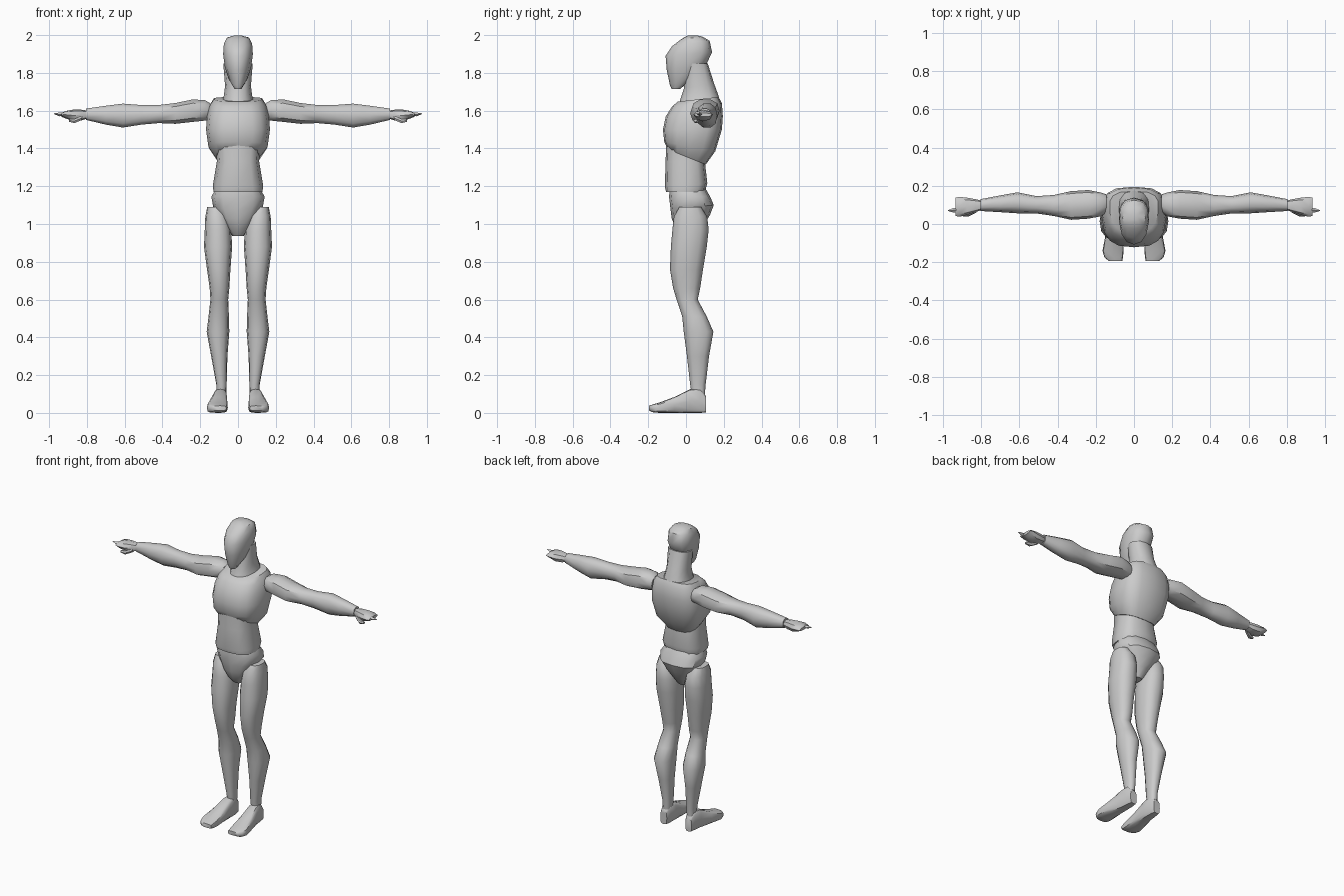
import bpy, bmesh, math

grey = bpy.data.materials.new("mannequin grey")
grey.diffuse_color = (0.6, 0.6, 0.6, 1)

MAP = {"x": lambda a, b, t: (t, a, b),
       "y": lambda a, b, t: (a, t, b),
       "z": lambda a, b, t: (a, b, t)}


def loft(name, axis, rings, sides=12, square=0.85, mirror=False):
    """Skin rings (t, a0, a1, b0, b1, tilt, taper) stacked along an axis.
    tilt shifts t from the low-b to the high-b side, taper narrows the low-b side."""
    bm = bmesh.new()
    loops = []
    for ring in rings:
        t, a0, a1, b0, b1, tilt, taper = (tuple(ring) + (0, 0))[:7]
        loop = []
        for i in range(sides):
            ang = 2 * math.pi * i / sides
            c, s = math.cos(ang), math.sin(ang)
            u = math.copysign(abs(c) ** square, c) * (1 - taper * (1 - s) / 2)
            v = math.copysign(abs(s) ** square, s)
            loop.append(bm.verts.new(MAP[axis]((a0 + a1) / 2 + u * (a1 - a0) / 2,
                                               (b0 + b1) / 2 + v * (b1 - b0) / 2,
                                               t + tilt * v / 2)))
        loops.append(loop)
    for lo, hi in zip(loops, loops[1:]):
        for i in range(sides):
            j = (i + 1) % sides
            bm.faces.new((lo[i], lo[j], hi[j], hi[i]))
    bm.faces.new(loops[0])
    bm.faces.new(loops[-1])
    bmesh.ops.recalc_face_normals(bm, faces=bm.faces)
    me = bpy.data.meshes.new(name)
    bm.to_mesh(me)
    bm.free()
    me.materials.append(grey)
    ob = bpy.data.objects.new(name, me)
    bpy.context.collection.objects.link(ob)
    if mirror:
        ob.modifiers.new("Mirror", "MIRROR").use_mirror_merge = False
    bpy.ops.object.select_all(action="DESELECT")
    ob.select_set(True)
    bpy.context.view_layer.objects.active = ob
    bpy.ops.object.shade_smooth_by_angle(angle=math.radians(42))
    return ob


def sym(t, w, b0, b1, tilt=0, taper=0):
    return (t, -w, w, b0, b1, tilt, taper)


# head: egg with a pointed chin, tilted so the skull back sits higher
loft("head", "z", [
    sym(1.715, 0.022, -0.075, -0.03, 0.0, 0.3),
    sym(1.765, 0.058, -0.085, 0.06, 0.06, 0.35),
    sym(1.83, 0.082, -0.102, 0.108, 0.03, 0.3),
    sym(1.90, 0.09, -0.108, 0.138, 0.02, 0.25),
    sym(1.955, 0.083, -0.075, 0.125, 0.03, 0.2),
    sym(1.985, 0.06, -0.025, 0.09, 0.012),
    sym(1.998, 0.02, 0.01, 0.06)])

# neck flaring into the upper back
loft("neck", "z", [
    sym(1.62, 0.105, -0.045, 0.185, 0.02, 0.25),
    sym(1.67, 0.085, -0.03, 0.172, 0.02, 0.2),
    sym(1.73, 0.072, -0.01, 0.15, 0.02, 0.1),
    sym(1.85, 0.078, 0.0, 0.115)])

# ribcage, its lower rim dropping towards the back
loft("chest", "z", [
    sym(1.355, 0.115, -0.095, 0.105, -0.08, 0.0),
    sym(1.41, 0.165, -0.115, 0.155, -0.05, 0.1),
    sym(1.50, 0.183, -0.122, 0.19, 0.0, 0.15),
    sym(1.57, 0.182, -0.107, 0.195, 0.0, 0.2),
    sym(1.63, 0.165, -0.075, 0.19, 0.02, 0.2),
    sym(1.66, 0.145, -0.045, 0.172, 0.025, 0.25)], sides=16, square=0.7)

# belly
loft("abdomen", "z", [
    sym(1.17, 0.13, -0.105, 0.10),
    sym(1.205, 0.14, -0.112, 0.113, 0.02, 0.1),
    sym(1.33, 0.118, -0.108, 0.10, 0.0, 0.1),
    sym(1.42, 0.115, -0.105, 0.10)], square=0.7)

# hips narrowing to the crotch
loft("pelvis", "z", [
    sym(0.937, 0.03, -0.025, 0.055),
    sym(0.985, 0.062, -0.055, 0.095, 0.02),
    sym(1.04, 0.098, -0.076, 0.128, 0.02),
    sym(1.09, 0.138, -0.082, 0.147, 0.02, 0.1),
    sym(1.145, 0.145, -0.09, 0.128, 0.0, 0.05),
    sym(1.185, 0.118, -0.085, 0.105)], square=0.75)

# thigh, knee and calf
loft("leg", "z", [
    (0.10, 0.062, 0.115, 0.03, 0.10),
    (0.15, 0.060, 0.115, 0.022, 0.104),
    (0.30, 0.056, 0.142, 0.005, 0.122),
    (0.43, 0.046, 0.166, -0.012, 0.145),
    (0.51, 0.048, 0.156, -0.020, 0.110),
    (0.60, 0.052, 0.146, -0.050, 0.062),
    (0.66, 0.046, 0.150, -0.068, 0.075),
    (0.76, 0.040, 0.164, -0.085, 0.090),
    (0.88, 0.031, 0.180, -0.080, 0.110),
    (0.97, 0.036, 0.176, -0.072, 0.120),
    (1.04, 0.050, 0.173, -0.064, 0.112),
    (1.09, 0.080, 0.163, -0.035, 0.080)], mirror=True)

# foot, running from heel to toe
loft("foot", "y", [
    (0.105, 0.068, 0.115, 0.002, 0.09),
    (0.075, 0.060, 0.122, 0.0, 0.13),
    (0.02, 0.058, 0.130, 0.0, 0.125),
    (-0.06, 0.055, 0.150, 0.0, 0.085),
    (-0.14, 0.054, 0.165, 0.0, 0.055),
    (-0.175, 0.058, 0.155, 0.003, 0.045),
    (-0.195, 0.062, 0.130, 0.012, 0.038)], square=0.55, mirror=True)

# shoulder to wrist
loft("arm", "x", [
    (0.145, 0.060, 0.155, 1.55, 1.640),
    (0.175, 0.040, 0.165, 1.545, 1.658),
    (0.24, 0.028, 0.178, 1.538, 1.662),
    (0.33, 0.022, 0.172, 1.528, 1.643),
    (0.42, 0.042, 0.152, 1.532, 1.632),
    (0.51, 0.055, 0.146, 1.524, 1.632),
    (0.61, 0.056, 0.166, 1.508, 1.640),
    (0.70, 0.062, 0.150, 1.524, 1.628),
    (0.805, 0.068, 0.130, 1.550, 1.612)], sides=10, mirror=True)

# open hand, wide and flat at the fingers
loft("hand", "x", [
    (0.795, 0.075, 0.122, 1.560, 1.600),
    (0.83, 0.062, 0.130, 1.548, 1.605),
    (0.875, 0.048, 0.138, 1.545, 1.605),
    (0.915, 0.038, 0.142, 1.560, 1.598),
    (0.935, 0.042, 0.138, 1.568, 1.588)], sides=8, mirror=True)

# thumb below the palm
loft("thumb", "x", [
    (0.825, 0.060, 0.085, 1.550, 1.575),
    (0.865, 0.040, 0.070, 1.533, 1.558),
    (0.895, 0.040, 0.058, 1.540, 1.555)], sides=6, mirror=True)

# small pointed fingertip
loft("fingertip", "x", [
    (0.930, 0.060, 0.085, 1.572, 1.592),
    (0.945, 0.060, 0.085, 1.570, 1.590),
    (0.974, 0.068, 0.072, 1.582, 1.586)], sides=4, mirror=True)
